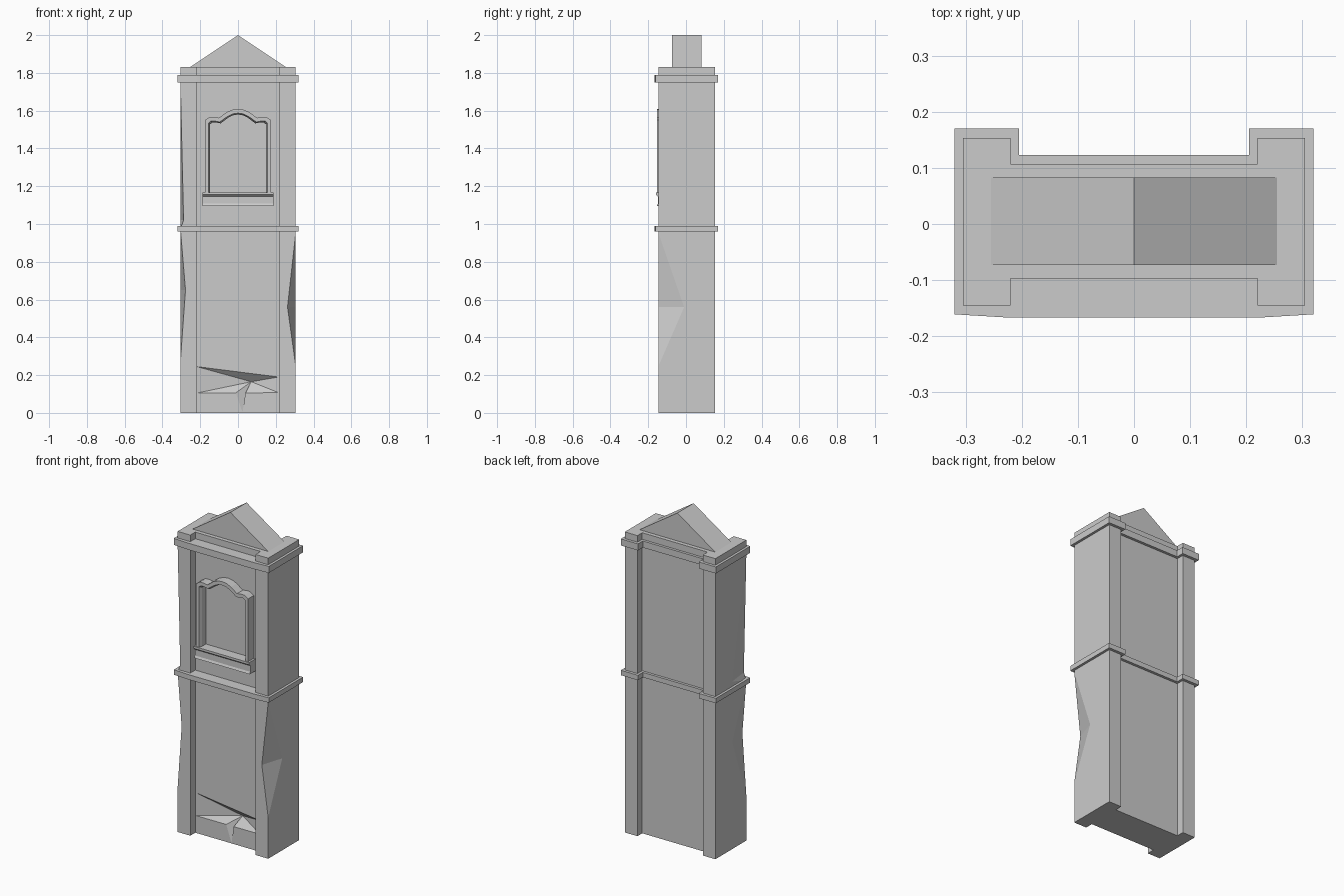
import bpy, bmesh

if "Cube" in bpy.data.objects:
    bpy.data.objects.remove(bpy.data.objects["Cube"])


def finish(bm, name):
    bmesh.ops.recalc_face_normals(bm, faces=bm.faces[:])
    me = bpy.data.meshes.new(name)
    bm.to_mesh(me)
    bm.free()
    ob = bpy.data.objects.new(name, me)
    bpy.context.collection.objects.link(ob)
    return ob


def prism(name, outline, vec):
    """Extrude a closed 3D outline along vec."""
    bm = bmesh.new()
    face = bm.faces.new([bm.verts.new(p) for p in outline])
    res = bmesh.ops.extrude_face_region(bm, geom=[face], use_keep_orig=True)
    moved = [v for v in res["geom"] if isinstance(v, bmesh.types.BMVert)]
    bmesh.ops.translate(bm, verts=moved, vec=vec)
    return finish(bm, name)


def slab(name, xy, z0, z1):
    return prism(name, [(x, y, z0) for x, y in xy], (0, 0, z1 - z0))


def mirror_x(half):
    """Complete a half outline running along the right side."""
    return half + [(-x, y) for x, y in reversed(half)]


def chip(target, points):
    """Cut a faceted dent shaped as the hull of the points."""
    bm = bmesh.new()
    vs = [bm.verts.new(p) for p in points]
    bmesh.ops.convex_hull(bm, input=vs)
    cutter = finish(bm, "dent_cutter")
    cutter.hide_render = True
    mod = target.modifiers.new("dent", "BOOLEAN")
    mod.operation = "DIFFERENCE"
    mod.solver = "EXACT"
    mod.object = cutter
    bpy.context.view_layer.objects.active = target
    bpy.ops.object.modifier_apply(modifier=mod.name)
    bpy.data.objects.remove(cutter)


# Main body: H-shaped plan with four corner pilasters
body = slab("pillar_body", mirror_x([
    (0.22, -0.097), (0.22, -0.145), (0.305, -0.145),
    (0.305, 0.153), (0.22, 0.153), (0.22, 0.107)]), 0, 1.83)

# Chipped pilaster edges: side, top z, bottom z, inner x, depth y, middle z
for s, top, bot, cx, dy, mid in [
        (1, 0.95, 0.25, 0.262, -0.01, 0.56),
        (-1, 0.975, 0.27, 0.278, -0.01, 0.65),
        (-1, 1.75, 0.975, 0.288, -0.01, 1.02)]:
    chip(body, [(s * 0.305, -0.145, top), (s * 0.305, -0.145, bot),
                (s * cx, -0.145, mid), (s * 0.305, dy, mid),
                (s * 0.35, -0.19, mid)])

# Broken lower front panel and crack
deep = (0.07, -0.055, 0.165)
chip(body, [(-0.218, -0.097, 0.245), (0.215, -0.097, 0.19),
            (0.215, -0.097, 0.107), (-0.218, -0.097, 0.105),
            deep, (0.03, -0.14, 0.16)])
chip(body, [(-0.012, -0.097, 0.107), (0.035, -0.097, 0.112),
            (0.024, -0.097, 0.002), deep, (0.02, -0.13, 0.09)])

# Cornice and middle ledge
ledge = mirror_x([(0.22, -0.167), (0.32, -0.161), (0.32, 0.17),
                  (0.205, 0.17), (0.205, 0.123)])
slab("top_cornice", ledge, 1.75, 1.79)
slab("middle_ledge", ledge, 0.96, 0.99)

# Gable roof
prism("gable", [(-0.255, -0.073, 1.83), (0.255, -0.073, 1.83),
                (0, -0.073, 2.0)], (0, 0.156, 0))

# Window sill
prism("window_sill", [(-0.187, y, z) for y, z in [
    (-0.09, 1.095), (-0.155, 1.095), (-0.149, 1.108), (-0.149, 1.145),
    (-0.16, 1.155), (-0.16, 1.168), (-0.09, 1.168)]], (0.374, 0, 0))

# Arched window frame, lofted between outer and inner outlines
outer = [(0.175, 1.16), (0.175, 1.55), (0.15, 1.566), (0.122, 1.567),
         (0.1, 1.562), (0.06, 1.592), (0.03, 1.605)]
inner = [(0.156, 1.16), (0.156, 1.535), (0.143, 1.545), (0.122, 1.545),
         (0.097, 1.54), (0.055, 1.57), (0.028, 1.583)]


def rail(half, peak, y, shrink=0.0):
    pts = half + [(0, peak)] + [(-x, z) for x, z in reversed(half)]
    return [(x * (1 - shrink), y, z - shrink * 0.15) for x, z in pts]


rails = [rail(outer, 1.609, -0.09), rail(outer, 1.609, -0.153),
         rail(inner, 1.587, -0.153), rail(inner, 1.587, -0.135, 0.05),
         rail(inner, 1.587, -0.09, 0.05)]
bm = bmesh.new()
grid = [[bm.verts.new(p) for p in r] for r in rails]
for i in range(len(grid)):
    a, b = grid[i], grid[(i + 1) % len(grid)]
    for j in range(len(a) - 1):
        bm.faces.new((a[j], a[j + 1], b[j + 1], b[j]))
for end in (0, -1):
    bm.faces.new([r[end] for r in grid])
finish(bm, "window_frame")
